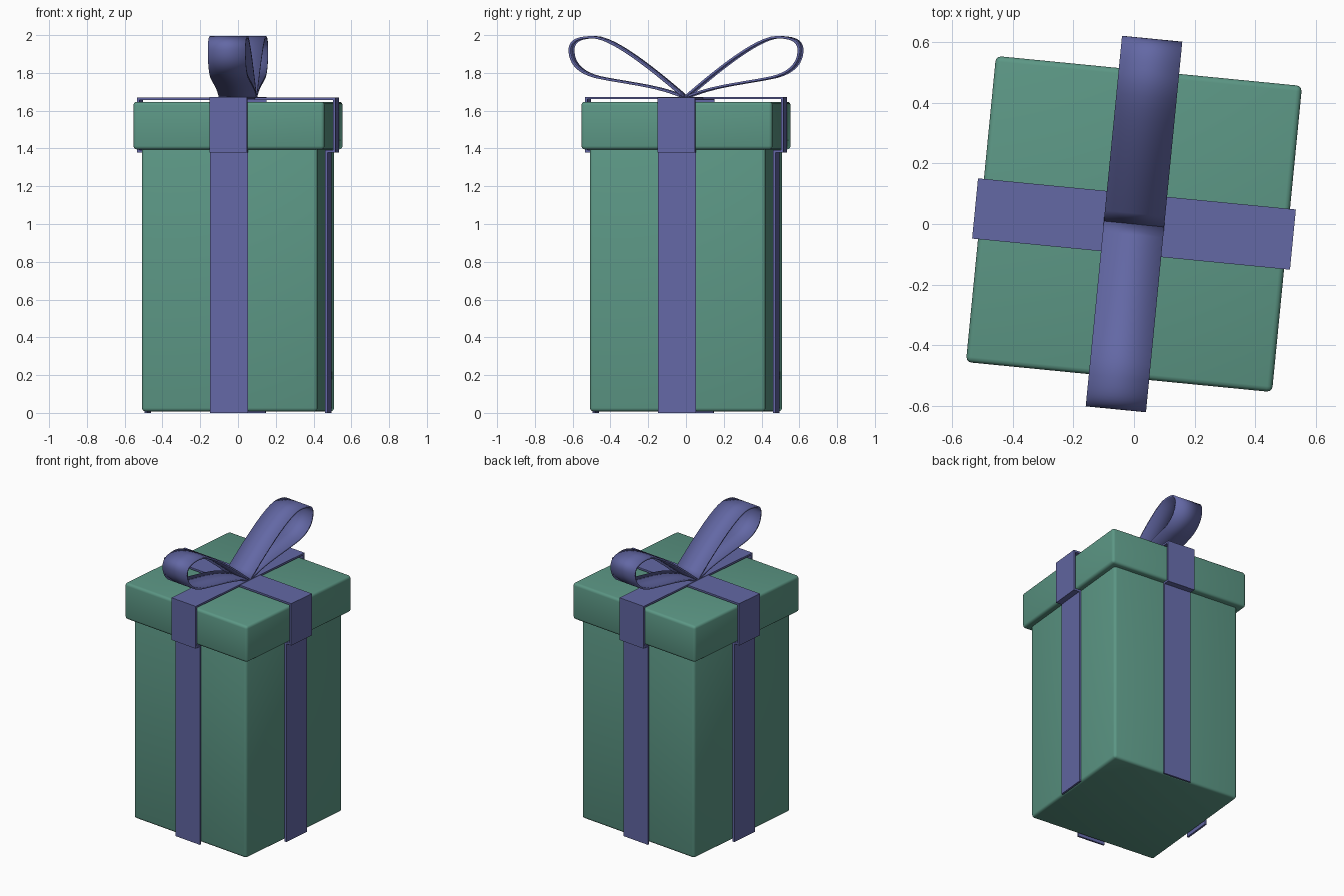
import bpy, bmesh, math
from mathutils import Vector, Matrix
from mathutils.geometry import interpolate_bezier

if "Cube" in bpy.data.objects:
    bpy.data.objects.remove(bpy.data.objects["Cube"])

TURN = Matrix.Rotation(math.radians(-5.6), 4, 'Z')  # whole gift is turned slightly


def material(name, rgb):
    m = bpy.data.materials.new(name)
    m.diffuse_color = (*rgb, 1)
    m.use_nodes = True
    m.node_tree.nodes["Principled BSDF"].inputs["Base Color"].default_value = m.diffuse_color
    return m


GREEN = material("green_paper", (0.107, 0.31, 0.235))
PURPLE = material("purple_ribbon", (0.125, 0.138, 0.376))


def finish(name, bm, mat):
    bmesh.ops.recalc_face_normals(bm, faces=bm.faces)
    me = bpy.data.meshes.new(name)
    bm.to_mesh(me)
    bm.free()
    me.materials.append(mat)
    ob = bpy.data.objects.new(name, me)
    bpy.context.collection.objects.link(ob)
    ob.matrix_world = TURN
    return ob


def smooth(ob):
    bpy.ops.object.select_all(action='DESELECT')
    ob.select_set(True)
    bpy.context.view_layer.objects.active = ob
    bpy.ops.object.shade_smooth_by_angle(angle=math.radians(35))


def box(name, half, z0, z1):
    bm = bmesh.new()
    bmesh.ops.create_cube(bm, size=1, matrix=Matrix.Translation((0, 0, (z0 + z1) / 2))
                          @ Matrix.Diagonal((half * 2, half * 2, z1 - z0, 1)))
    bmesh.ops.bevel(bm, geom=bm.edges[:], offset=0.018, segments=3, profile=0.5,
                    affect='EDGES')
    smooth(finish(name, bm, GREEN))


def strip(name, path, angle, thickness=0.013, width=0.2):
    """Sweep a side profile of (distance, z) points into a flat ribbon."""
    bm = bmesh.new()
    rot = Matrix.Rotation(angle, 4, 'Z')
    rows = [[bm.verts.new(rot @ Vector((d, s * width / 2, z))) for s in (-1, 1)]
            for d, z in path]
    for a, b in zip(rows, rows[1:]):
        bm.faces.new((a[0], b[0], b[1], a[1]))
    ob = finish(name, bm, PURPLE)
    mod = ob.modifiers.new("thickness", 'SOLIDIFY')
    mod.thickness = thickness
    mod.offset = 0
    mod.use_even_offset = True
    return ob


# Box and lid
box("box_body", 0.467, 0.008, 1.42)
box("box_lid", 0.508, 1.395, 1.647)

# Two ribbons running up the sides, around the lid rim and across the top
for name, angle, top in (("ribbon_across", 0, 1.664), ("ribbon_lengthwise", math.pi / 2, 1.667)):
    half = [(0.480, 0.0), (0.480, 1.386), (0.521, 1.386), (0.521, top)]
    strip(name, [(-d, z) for d, z in half] + half[::-1], angle)

# Bow: two teardrop loops
KNOTS = [  # (left handle, point, right handle)
    ((0, 0), (0.003, 1.672), (0.14, 1.79)),
    ((0.38, 1.99), (0.49, 1.989), (0.57, 1.988)),
    ((0.609, 1.97), (0.609, 1.92), (0.609, 1.85)),
    ((0.56, 1.80), (0.47, 1.778), (0.32, 1.745)),
    ((0.15, 1.735), (0.003, 1.670), (0, 0)),
]
path = []
for a, b in zip(KNOTS, KNOTS[1:]):
    pts = interpolate_bezier(*[Vector((*p, 0)) for p in (a[1], a[2], b[0], b[1])], 13)
    path += [(p.x, p.y) for p in pts[(1 if path else 0):]]
for name, angle in (("bow_loop_back", math.pi / 2), ("bow_loop_front", -math.pi / 2)):
    smooth(strip(name, path, angle, thickness=0.012))
